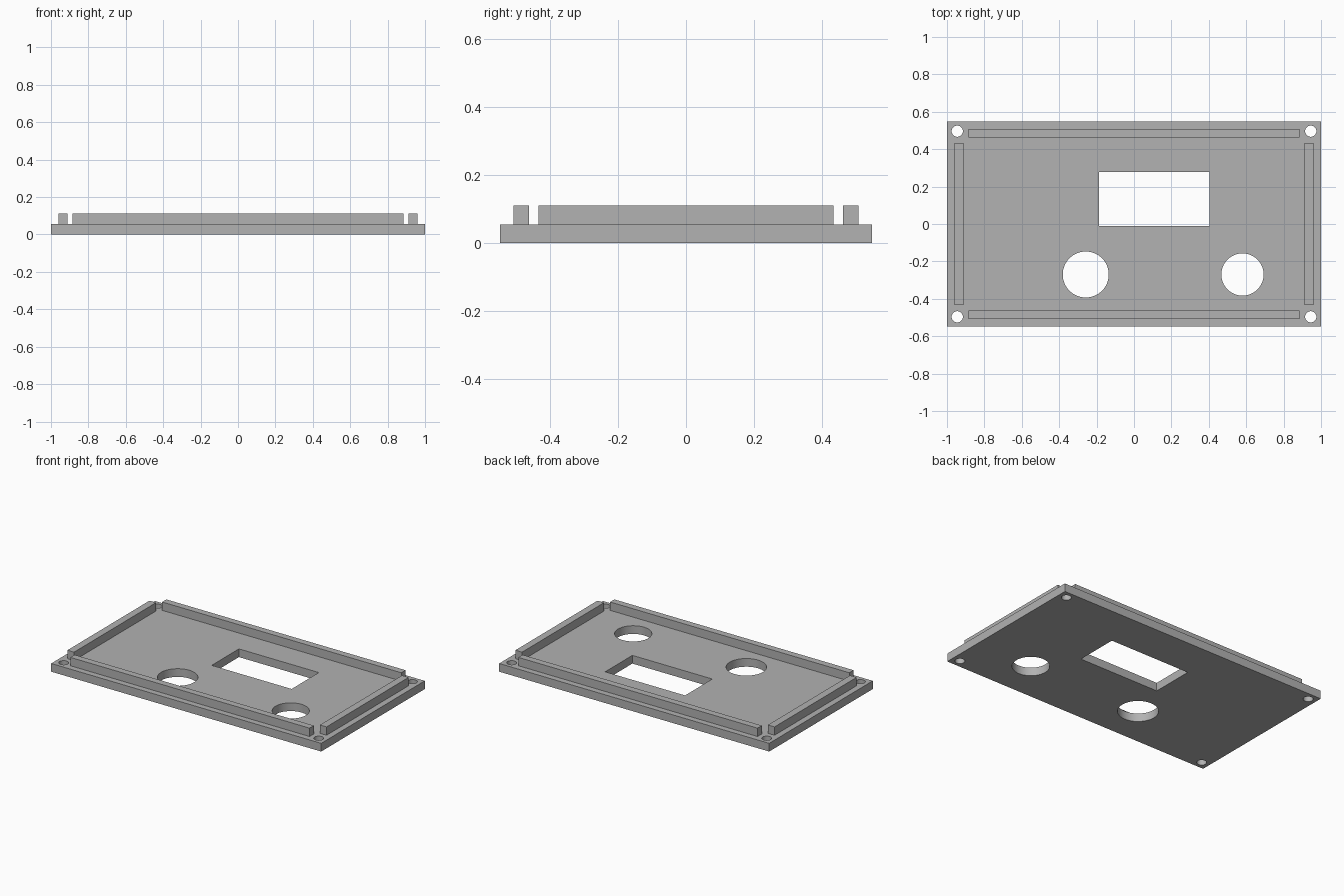
import bpy
import math

old = bpy.data.objects.get("Cube")
if old:
    bpy.data.objects.remove(old, do_unlink=True)

PLATE_TOP, RIB_TOP = 0.055, 0.111

grey = bpy.data.materials.new("panel_grey")
grey.use_nodes = True
colour = (0.445, 0.445, 0.445, 1)
grey.diffuse_color = colour
grey.node_tree.nodes["Principled BSDF"].inputs["Base Color"].default_value = colour


def box(name, x0, x1, y0, y1, z0, z1):
    bpy.ops.mesh.primitive_cube_add(
        size=1, location=((x0 + x1) / 2, (y0 + y1) / 2, (z0 + z1) / 2))
    ob = bpy.context.object
    ob.name = name
    ob.scale = (x1 - x0, y1 - y0, z1 - z0)
    bpy.ops.object.transform_apply(location=False, rotation=False, scale=True)
    ob.data.materials.append(grey)
    return ob


def drill(name, x, y, radius, sides):
    bpy.ops.mesh.primitive_cylinder_add(
        vertices=sides, radius=radius, depth=0.4, location=(x, y, 0))
    ob = bpy.context.object
    ob.name = name
    ob.data.materials.append(grey)
    return ob


# Flat base plate
plate = box("base_plate", -1, 1, -0.548, 0.548, 0, PLATE_TOP)

# Openings: display window, two round holes, four corner screw holes
cutters = [
    box("window_cutter", -0.187, 0.405, -0.011, 0.277, -0.2, 0.2),
    drill("large_hole_cutter", -0.258, -0.27, 0.123, 64),
    drill("small_hole_cutter", 0.58, -0.27, 0.113, 64),
]
for sx in (-1, 1):
    for sy in (-1, 1):
        cutters.append(drill("screw_hole_cutter", sx * 0.945, sy * 0.496, 0.03, 32))

for cutter in cutters:
    cutter.hide_render = True
    mod = plate.modifiers.new("opening", "BOOLEAN")
    mod.operation = "DIFFERENCE"
    mod.solver = "EXACT"
    mod.object = cutter

bpy.ops.object.select_all(action="DESELECT")
plate.select_set(True)
bpy.context.view_layer.objects.active = plate
for mod in list(plate.modifiers):
    bpy.ops.object.modifier_apply(modifier=mod.name)
for cutter in cutters:
    bpy.data.objects.remove(cutter, do_unlink=True)
bpy.ops.object.shade_smooth_by_angle(angle=math.radians(30))

# Locating ribs along the four sides, stopping short of the corners
for name, side in (("front", -1), ("back", 1)):
    y0, y1 = sorted((side * 0.463, side * 0.508))
    box(name + "_rib", -0.886, 0.886, y0, y1, PLATE_TOP, RIB_TOP)
for name, side in (("right", -1), ("left", 1)):
    x0, x1 = sorted((side * 0.911, side * 0.96))
    box(name + "_rib", x0, x1, -0.434, 0.434, PLATE_TOP, RIB_TOP)
